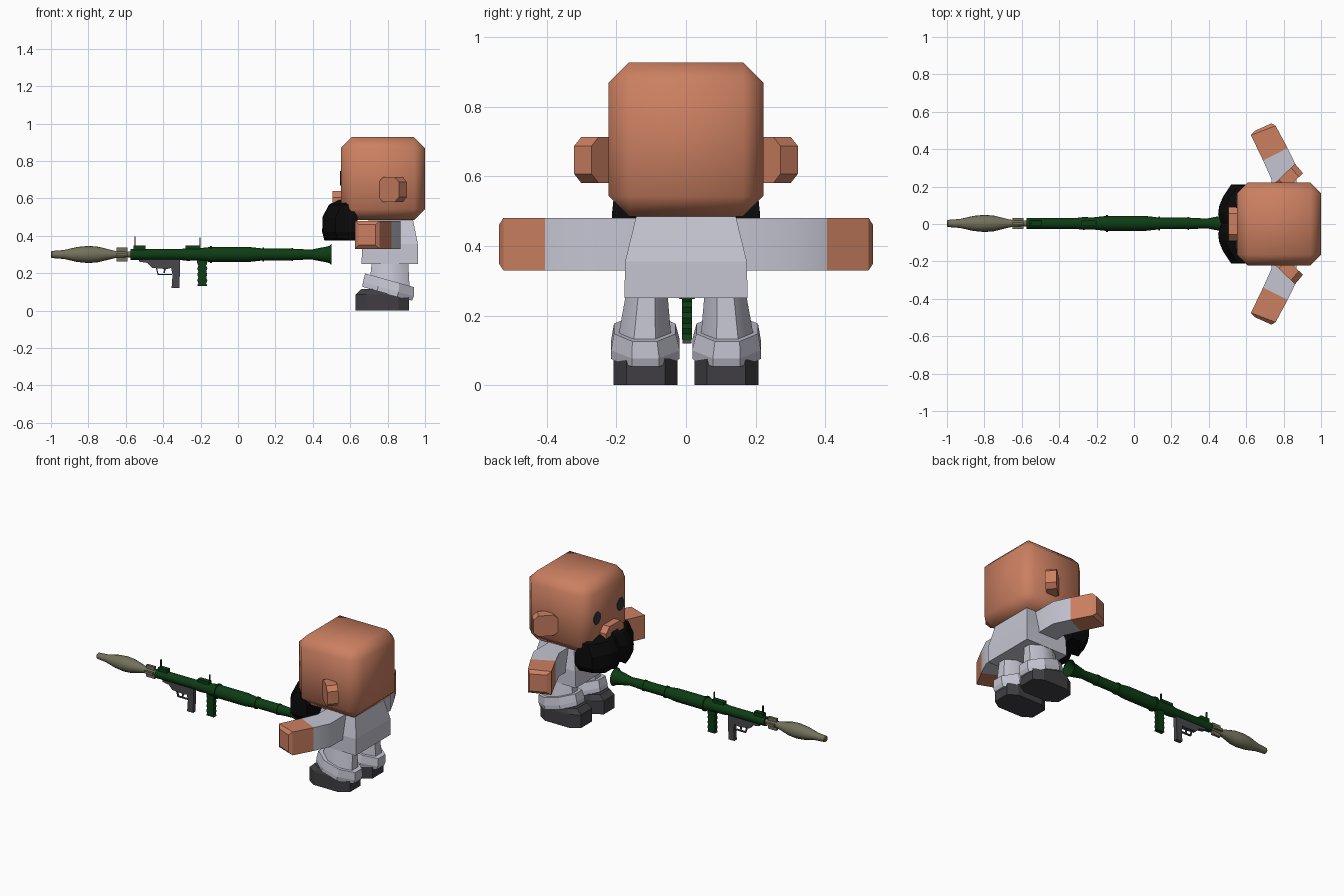
import bpy, bmesh, math
from mathutils import Vector

if "Cube" in bpy.data.objects:
    bpy.data.objects.remove(bpy.data.objects["Cube"])


def mat(name, r, g, b):
    m = bpy.data.materials.new(name)
    m.diffuse_color = (r, g, b, 1)
    m.use_nodes = True
    m.node_tree.nodes["Principled BSDF"].inputs["Base Color"].default_value = m.diffuse_color
    return m


SKIN = mat("skin", 0.60, 0.215, 0.12)
CLOTH = mat("pale_cloth", 0.56, 0.56, 0.65)
SHOE = mat("shoe_grey", 0.05, 0.048, 0.055)
HAIR = mat("black_hair", 0.003, 0.003, 0.003)
EYE = mat("eye_slate", 0.03, 0.035, 0.04)
GREEN = mat("dark_green", 0.004, 0.045, 0.007)
KHAKI = mat("khaki", 0.17, 0.165, 0.105)
STEEL = mat("gun_grey", 0.065, 0.065, 0.075)


def loft(name, rings, material, smooth=None, caps=True, bevel=0):
    """Skin a list of equal-length point rings."""
    bm = bmesh.new()
    vs = [[bm.verts.new(p) for p in r] for r in rings]
    n = len(vs[0])
    for a, b in zip(vs, vs[1:]):
        for i in range(n):
            j = (i + 1) % n
            bm.faces.new((a[i], a[j], b[j], b[i]))
    if caps:
        bm.faces.new(vs[0])
        bm.faces.new(vs[-1])
    if bevel:
        bmesh.ops.bevel(bm, geom=bm.edges[:], offset=bevel, segments=1, affect='EDGES')
    bmesh.ops.recalc_face_normals(bm, faces=bm.faces[:])
    me = bpy.data.meshes.new(name)
    bm.to_mesh(me)
    bm.free()
    me.materials.append(material)
    ob = bpy.data.objects.new(name, me)
    bpy.context.collection.objects.link(ob)
    if smooth:
        bpy.ops.object.select_all(action='DESELECT')
        ob.select_set(True)
        bpy.context.view_layer.objects.active = ob
        bpy.ops.object.shade_smooth_by_angle(angle=math.radians(smooth))
    return ob


def rect(x0, x1, y0, y1, z):
    return [(x0, y0, z), (x1, y0, z), (x1, y1, z), (x0, y1, z)]


def box(name, x0, x1, y0, y1, z0, z1, material, **kw):
    return loft(name, [rect(x0, x1, y0, y1, z0), rect(x0, x1, y0, y1, z1)], material, **kw)


def octa(x0, x1, y0, y1, z, cut=0.3, tilt=0.0):
    """Chamfered rectangle, optionally sloping along x."""
    cx, cy, hx, hy = (x0 + x1) / 2, (y0 + y1) / 2, (x1 - x0) / 2, (y1 - y0) / 2
    k = 1 - 2 * cut
    pts = [(1, -k), (1, k), (k, 1), (-k, 1), (-1, k), (-1, -k), (-k, -1), (k, -1)]
    return [(cx + a * hx, cy + b * hy, z - tilt * a * hx) for a, b in pts]


def turned(name, profile, material, sides=16, caps=True, smooth=40):
    """Revolve (x, radius) pairs about the launcher axis."""
    rings = [[(x, 0.003 + r * math.cos(2 * math.pi * i / sides),
               0.3 + r * math.sin(2 * math.pi * i / sides)) for i in range(sides)]
             for x, r in profile]
    return loft(name, rings, material, smooth=smooth, caps=caps)


def plate(name, pts, half, material, y=0.003):
    """Extrude an (x, z) outline across y."""
    return loft(name, [[(x, y - half, z) for x, z in pts],
                       [(x, y + half, z) for x, z in pts]], material)


# Head, torso
box("head", 0.55, 1.0, -0.222, 0.222, 0.485, 0.927, SKIN, bevel=0.058, smooth=60)
loft("torso", [rect(0.66, 0.962, -0.177, 0.177, 0.25), rect(0.665, 0.962, -0.175, 0.175, 0.355),
               rect(0.70, 0.935, -0.142, 0.142, 0.49)], CLOTH)

# Beard: half outline with depth toward the face, stepped upward
def beard_ring(z, front, width, back, notch=0.0):
    half = [(back, width), (front + 0.07, width), (front + 0.025, width * 0.68),
            (front + 0.005, width * 0.45), (front, width * 0.25)]
    lift = [0, notch * 0.3, 0, notch * 0.5, 0]
    pts = [(x, y, z + d) for (x, y), d in zip(half, lift)]
    mid = [(front + 0.015, 0, z + notch)]
    return pts + mid + [(x, -y, w) for x, y, w in reversed(pts)]

loft("beard", [beard_ring(0.375, 0.462, 0.185, 0.63, 0.03), beard_ring(0.42, 0.45, 0.212, 0.64),
               beard_ring(0.50, 0.452, 0.212, 0.64), beard_ring(0.565, 0.485, 0.205, 0.60),
               beard_ring(0.592, 0.53, 0.17, 0.60)], HAIR)

# Arched nose
arch = [(-0.09, 0.565), (-0.09, 0.605), (-0.055, 0.64), (0.055, 0.64), (0.09, 0.605),
        (0.09, 0.565), (0.05, 0.565), (0.03, 0.595), (-0.03, 0.595), (-0.05, 0.565)]
loft("nose", [[(0.505, y, z) for y, z in arch], [(0.56, y, z) for y, z in arch]], SKIN)


def section(inner, outer, z0, z1):
    return [(*inner, z0), (*outer, z0), (*outer, z1), (*inner, z1)]


for s, side in ((1, "left"), (-1, "right")):
    # Eye
    eye = [(0.119 * s + 0.036 * math.cos(a), 0.708 + 0.042 * math.sin(a))
           for a in [math.pi / 8 + i * math.pi / 4 for i in range(8)]]
    loft(side + "_eye", [[(x, y, z) for y, z in eye] for x in (0.546, 0.552)], EYE)

    # Ear: octagonal plate turned backwards
    d, n = Vector((0.72, 0.69 * s, 0)), Vector((0.65, -0.76 * s, 0))
    c = Vector((0.828, 0.245 * s, 0.647))
    outline = octa(-0.075, 0.075, -0.066, 0.066, 0, cut=0.2)
    loft(side + "_ear", [[c + d * u + Vector((0, 0, v)) + n * t for u, v, _ in outline]
                         for t in (-0.033, 0.033)], SKIN)

    # Sleeve with bent elbow, and hand
    def P(x, y):
        return (x, y * s)
    loft(side + "_sleeve", [section(P(0.735, 0.12), P(0.87, 0.12), 0.33, 0.48),
                            section(P(0.735, 0.24), P(0.87, 0.305), 0.33, 0.48),
                            section(P(0.69, 0.34), P(0.822, 0.405), 0.33, 0.48)], CLOTH, smooth=40)
    loft(side + "_hand", [section(P(0.69, 0.34), P(0.822, 0.405), 0.33, 0.48),
                          section(P(0.625, 0.475), P(0.757, 0.525), 0.33, 0.48),
                          section(P(0.645, 0.498), P(0.735, 0.538), 0.35, 0.46)], SKIN)

    # Trouser leg, tilted cuff, shoe
    def Y(a, b):
        return (a, b) if s > 0 else (-b, -a)
    loft(side + "_leg", [octa(0.70, 0.918, *Y(0.04, 0.20), 0.11),
                         octa(0.715, 0.91, *Y(0.053, 0.173), 0.26)], CLOTH, smooth=50)
    loft(side + "_cuff", [octa(0.665, 0.93, *Y(0.018, 0.215), 0.09, tilt=0.28),
                          octa(0.668, 0.94, *Y(0.018, 0.215), 0.115, tilt=0.28),
                          octa(0.68, 0.94, *Y(0.03, 0.207), 0.162, tilt=0.28)], CLOTH)
    loft(side + "_shoe", [octa(0.627, 0.915, *Y(0.024, 0.208), 0.0, cut=0.2),
                          octa(0.627, 0.915, *Y(0.024, 0.208), 0.085, cut=0.2),
                          octa(0.66, 0.90, *Y(0.034, 0.198), 0.115, cut=0.2)], SHOE)

# Rocket warhead with collar fins
turned("warhead", [(-1.0, 0.014), (-0.995, 0.019), (-0.93, 0.024), (-0.86, 0.040), (-0.80, 0.046),
                   (-0.75, 0.042), (-0.66, 0.02), (-0.56, 0.015)], KHAKI)
for i in range(2):
    w, h = ((0.008, 0.038), (0.03, 0.008))[i]
    box("collar_fin", -0.65, -0.59, 0.003 - w, 0.003 + w, 0.3 - h, 0.3 + h, KHAKI)

# Launcher tube with flared, hollow rear
turned("launch_tube", [(-0.55, 0.016), (-0.575, 0.018), (-0.575, 0.029), (-0.31, 0.029),
                       (-0.27, 0.034), (-0.22, 0.032), (-0.15, 0.040), (0.06, 0.040), (0.14, 0.031),
                       (0.29, 0.031), (0.39, 0.026), (0.43, 0.034), (0.485, 0.044), (0.50, 0.056),
                       (0.498, 0.05), (0.43, 0.026), (0.35, 0.02)], GREEN)
for x, r in ((-0.145, 0.046), (0.135, 0.037), (0.29, 0.034)):
    turned("tube_band", [(x - 0.005, r), (x + 0.005, r)], GREEN)

# Sights
for x0, x1, xp, top in ((-0.56, -0.495, -0.55, 0.395), (-0.28, -0.20, -0.203, 0.39)):
    box("sight_base", x0, x1, -0.012, 0.018, 0.32, 0.348, GREEN)
    box("sight_post", xp - 0.003, xp + 0.003, -0.002, 0.008, 0.34, top, GREEN)

# Green ribbed fore grip
grip = [(-0.218, 0.275), (-0.168, 0.275)]
grip += [(-0.164 - 0.006 * (i % 2), 0.255 - i * 0.0155) for i in range(9)]
grip += [(-0.218 + 0.006 * (i % 2), 0.131 + i * 0.0155) for i in range(9)]
plate("fore_grip", grip, 0.014, GREEN)

# Trigger housing, guard, trigger, pistol grip
plate("trigger_housing", [(-0.53, 0.275), (-0.53, 0.262), (-0.485, 0.255), (-0.46, 0.228),
                          (-0.38, 0.222), (-0.31, 0.24), (-0.31, 0.275)], 0.013, STEEL)
plate("pistol_grip", [(-0.36, 0.24), (-0.31, 0.24), (-0.313, 0.12), (-0.355, 0.12),
                      (-0.35, 0.19)], 0.013, STEEL)
plate("trigger_guard", [(-0.44, 0.23), (-0.434, 0.23), (-0.425, 0.195), (-0.352, 0.195),
                        (-0.352, 0.189), (-0.429, 0.189)], 0.006, STEEL)
plate("trigger", [(-0.395, 0.225), (-0.385, 0.225), (-0.392, 0.2), (-0.398, 0.2)], 0.004, STEEL)
